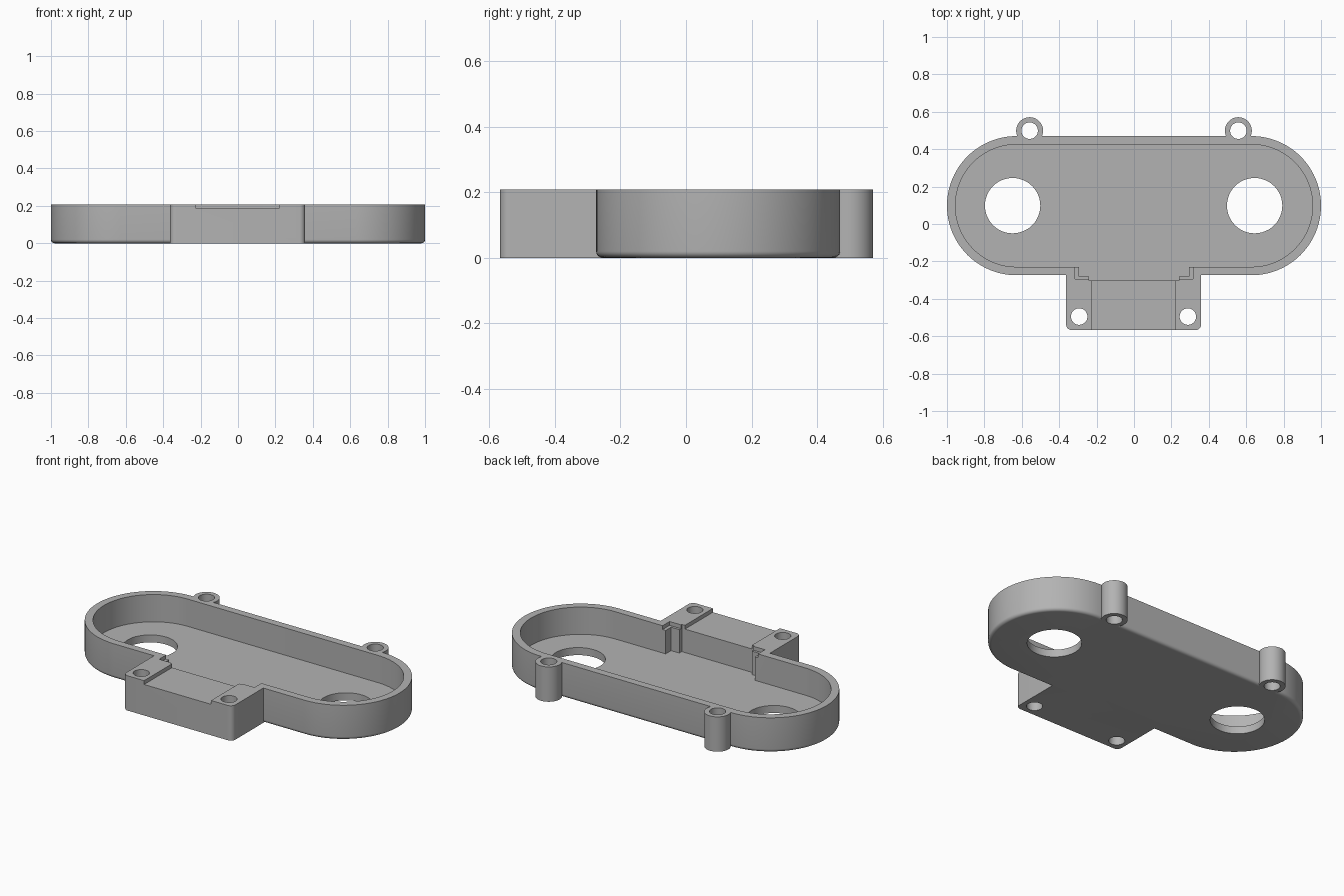
import bpy, bmesh
from math import sin, cos, pi, radians

if "Cube" in bpy.data.objects:
    bpy.data.objects.remove(bpy.data.objects["Cube"], do_unlink=True)

H = 0.208          # overall height
FLOOR = 0.045      # tray floor thickness
LIP = 0.185        # level of the recess on the front block
CX, CY = 0.628, 0.098   # centres of the rounded tray ends
R, WALL, FILLET = 0.372, 0.045, 0.02

grey = bpy.data.materials.new("matte grey")
grey.use_nodes = True
colour = (0.45, 0.45, 0.45, 1)
grey.diffuse_color = colour
grey.node_tree.nodes["Principled BSDF"].inputs["Base Color"].default_value = colour


def arc(x, y, r, start, end, n):
    step = (end - start) / n
    return [(x + r * cos(start + step * i), y + r * sin(start + step * i)) for i in range(n + 1)]


def stadium(r):
    return arc(CX, CY, r, -pi / 2, pi / 2, 48) + arc(-CX, CY, r, pi / 2, 3 * pi / 2, 48)


def circle(x, y, r, n=48):
    return arc(x, y, r, 0, 2 * pi, n)[:-1]


def rect(x0, x1, y0, y1):
    return [(x0, y0), (x1, y0), (x1, y1), (x0, y1)]


def loft(name, layers):
    """Closed solid through outlines stacked in height."""
    bm = bmesh.new()
    rings = [[bm.verts.new((x, y, z)) for x, y in outline] for outline, z in layers]
    bm.faces.new(rings[0][::-1])
    bm.faces.new(rings[-1])
    for a, b in zip(rings, rings[1:]):
        for i in range(len(a)):
            j = (i + 1) % len(a)
            bm.faces.new((a[i], a[j], b[j], b[i]))
    mesh = bpy.data.meshes.new(name)
    bm.to_mesh(mesh)
    bm.free()
    obj = bpy.data.objects.new(name, mesh)
    bpy.context.collection.objects.link(obj)
    mesh.materials.append(grey)
    return obj


def prism(name, outline, z0, z1):
    return loft(name, [(outline, z0), (outline, z1)])


def combine(body, tool, operation):
    """Apply a boolean and remove the tool."""
    tool.hide_render = True
    mod = body.modifiers.new(operation, "BOOLEAN")
    mod.operation, mod.object, mod.solver = operation, tool, "EXACT"
    bpy.context.view_layer.objects.active = body
    bpy.ops.object.modifier_apply(modifier=mod.name)
    bpy.data.objects.remove(tool, do_unlink=True)


# Rounded tray with a filleted bottom edge
layers = []
for i in range(7):
    a = pi / 2 * i / 6
    layers.append((stadium(R - FILLET * (1 - sin(a))), FILLET * (1 - cos(a))))
tray = loft("tray_body", layers + [(stadium(R), H)])

# Front mounting block with rounded front corners
c = 0.03
block = (arc(-0.363 + c, -0.567 + c, c, pi, 3 * pi / 2, 8)
         + arc(0.359 - c, -0.567 + c, c, -pi / 2, 0, 8)
         + [(0.359, -0.15), (-0.363, -0.15)])
combine(tray, prism("front_block", block, 0, H), "UNION")

# Rear screw lugs
for side in (-1, 1):
    combine(tray, prism("rear_lug", circle(side * 0.558, 0.499, 0.072), 0, H), "UNION")

# Hollow interior, then the stepped pocket behind the block
top = H + 0.1
combine(tray, prism("interior", stadium(R - WALL), FLOOR, top), "DIFFERENCE")
combine(tray, prism("pocket_wide", rect(-0.295, 0.295, -0.28, 0), FLOOR, top), "DIFFERENCE")
combine(tray, prism("pocket_deep", rect(-0.24, 0.24, -0.303, 0), FLOOR, top), "DIFFERENCE")
combine(tray, prism("pocket_lip", rect(-0.315, 0.315, -0.295, 0), LIP, top), "DIFFERENCE")
combine(tray, prism("block_recess", rect(-0.224, 0.219, -0.7, 0), LIP, top), "DIFFERENCE")

# Through holes: large tray openings, block screws, lug screws
holes = [(-0.649, CY, 0.148), (0.645, CY, 0.148),
         (-0.293, -0.495, 0.044), (0.288, -0.495, 0.044),
         (-0.558, 0.499, 0.044), (0.558, 0.499, 0.044)]
for x, y, r in holes:
    combine(tray, prism("hole", circle(x, y, r), -0.1, top), "DIFFERENCE")

bpy.ops.object.select_all(action="DESELECT")
tray.select_set(True)
bpy.context.view_layer.objects.active = tray
bpy.ops.object.shade_smooth_by_angle(angle=radians(30))
